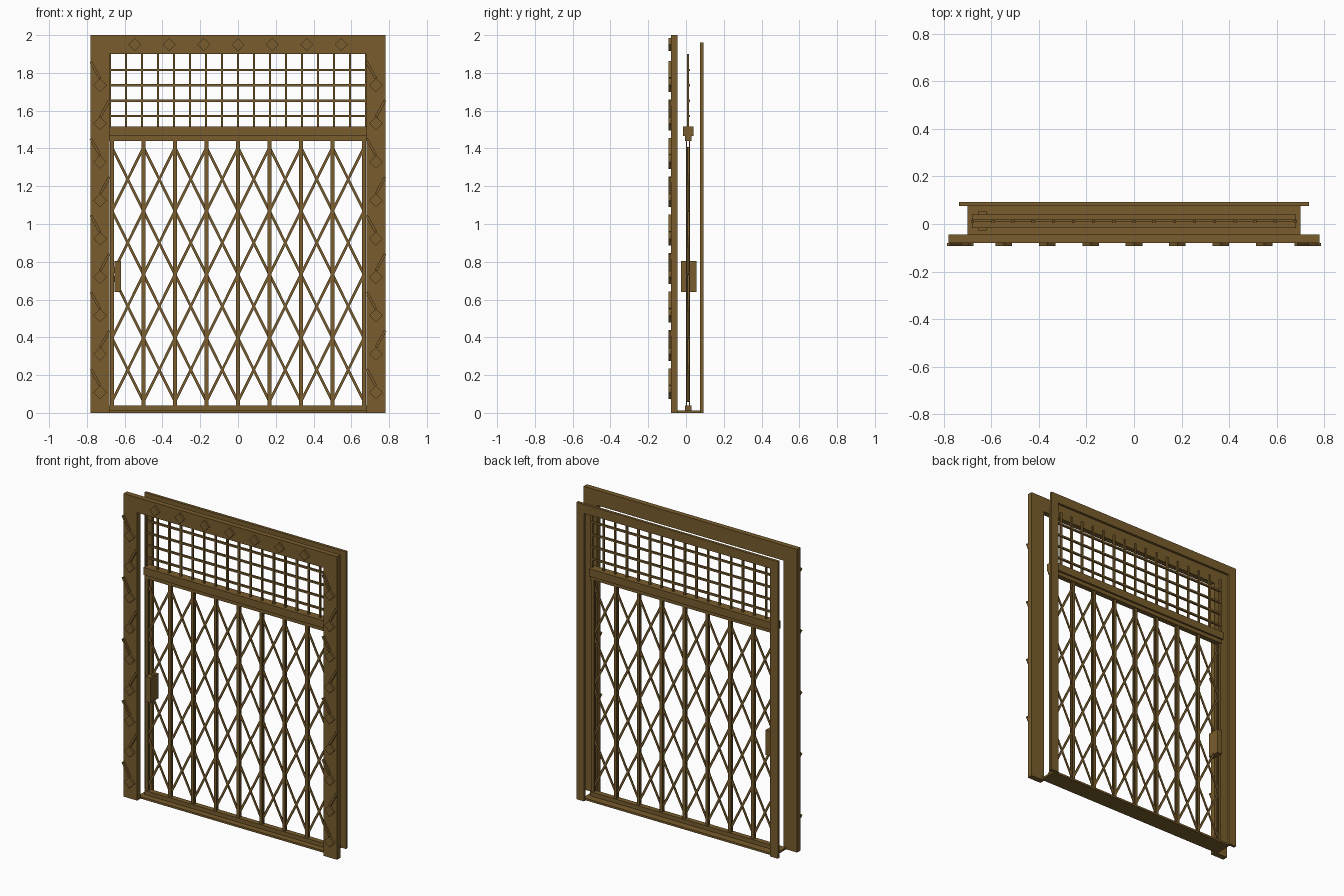
import bpy
import bmesh
import math
from mathutils import Matrix, Vector

default = bpy.data.objects.get("Cube")
if default:
    bpy.data.objects.remove(default, do_unlink=True)

bronze = bpy.data.materials.new("aged_bronze")
bronze.use_nodes = True
BRONZE = (0.19, 0.108, 0.026, 1)
bronze.diffuse_color = BRONZE
bronze.node_tree.nodes["Principled BSDF"].inputs["Base Color"].default_value = BRONZE


def box(bm, x, y, z):
    """Add a box spanning the given (min, max) ranges."""
    centre = Vector([(r[0] + r[1]) / 2 for r in (x, y, z)])
    size = [r[1] - r[0] for r in (x, y, z)]
    bmesh.ops.create_cube(bm, size=1, matrix=Matrix.LocRotScale(centre, None, size))


def bar(bm, x, z, length, width, y, angle):
    """Add a flat bar in the gate plane, turned about y."""
    matrix = (Matrix.Translation((x, (y[0] + y[1]) / 2, z))
              @ Matrix.Rotation(angle, 4, "Y")
              @ Matrix.Diagonal((width, y[1] - y[0], length, 1)))
    bmesh.ops.create_cube(bm, size=1, matrix=matrix)


def finish(bm, name):
    mesh = bpy.data.meshes.new(name)
    bm.to_mesh(mesh)
    bm.free()
    mesh.materials.append(bronze)
    obj = bpy.data.objects.new(name, mesh)
    bpy.context.collection.objects.link(obj)
    return obj


def portal(name, outer, inner, top, lintel, y):
    """Door surround: U-shaped profile, extruded in depth."""
    bm = bmesh.new()
    outline = [(-outer, 0), (-inner, 0), (-inner, lintel), (inner, lintel),
               (inner, 0), (outer, 0), (outer, top), (-outer, top)]
    face = bm.faces.new([bm.verts.new((px, y[0], pz)) for px, pz in outline])
    new = bmesh.ops.extrude_face_region(bm, geom=[face])["geom"]
    verts = [v for v in new if isinstance(v, bmesh.types.BMVert)]
    bmesh.ops.translate(bm, verts=verts, vec=(0, y[1] - y[0], 0))
    bmesh.ops.recalc_face_normals(bm, faces=bm.faces)
    finish(bm, name)


# Front and back surrounds, joined by the threshold
portal("front_frame", 0.78, 0.68, 2.0, 1.9, (-0.08, -0.045))
portal("back_frame", 0.735, 0.68, 1.96, 1.9, (0.075, 0.093))
bm = bmesh.new()
box(bm, (-0.7, 0.7), (-0.045, 0.075), (0, 0.013))
finish(bm, "threshold")

# Sliding tracks and transom
for name, y, z in (("bottom_track", (-0.006, 0.028), (0.013, 0.04)),
                   ("top_track", (-0.006, 0.028), (1.44, 1.465)),
                   ("transom", (-0.016, 0.04), (1.465, 1.515))):
    bm = bmesh.new()
    box(bm, (-0.68, 0.68), y, z)
    finish(bm, name)

# Gate posts: paired strips that sandwich the lattice
PANELS = 8
PITCH = 1.334 / PANELS
bm = bmesh.new()
for i in range(PANELS + 1):
    x = (i - PANELS / 2) * PITCH
    for y in ((0, 0.006), (0.016, 0.022)):
        box(bm, (x - 0.01, x + 0.01), y, (0.04, 1.44))
finish(bm, "gate_posts")

# Folding lattice: stacked crosses between posts
ROWS = 4
LOW, HIGH = 0.06, 1.405
STEP = (HIGH - LOW) / ROWS
length = math.hypot(PITCH, STEP)
tilt = math.atan2(PITCH, STEP)
bm = bmesh.new()
for i in range(PANELS):
    x = (i + 0.5 - PANELS / 2) * PITCH
    for j in range(ROWS):
        z = LOW + (j + 0.5) * STEP
        bar(bm, x, z, length, 0.014, (0.006, 0.011), tilt)
        bar(bm, x, z, length, 0.014, (0.011, 0.016), -tilt)
finish(bm, "folding_lattice")

# Lock case on the closing post
bm = bmesh.new()
box(bm, (-0.655, -0.62), (-0.027, 0.055), (0.64, 0.805))
finish(bm, "lock_case")

# Overhead grille
bm = bmesh.new()
for i in range(-8, 9):
    x = i * 0.0847
    box(bm, (x - 0.006, x + 0.006), (0.005, 0.017), (1.515, 1.9))
finish(bm, "grille_uprights")
bm = bmesh.new()
for i in range(4):
    z = 1.572 + i * 0.081
    box(bm, (-0.68, 0.68), (0.008, 0.02), (z - 0.006, z + 0.006))
finish(bm, "grille_crossbars")

# Raised diamonds and leaf bars on the front surround
RELIEF = (-0.093, -0.08)
bm = bmesh.new()
for i in range(-3, 4):
    bar(bm, i * 0.182, 1.95, 0.049, 0.049, RELIEF, math.pi / 4)
finish(bm, "lintel_diamonds")

for side, name in ((-1, "right_jamb"), (1, "left_jamb")):
    diamonds, leaves = bmesh.new(), bmesh.new()
    for i in range(9):
        x, z = side * 0.73, 1.735 - i * 0.2033
        lean = -1 if i % 2 == 0 else 1
        bar(diamonds, x, z, 0.051, 0.051, RELIEF, math.pi / 4)
        bar(leaves, x + lean * 0.025, z + 0.08, 0.1, 0.014, RELIEF, lean * 0.5)
    finish(diamonds, name + "_diamonds")
    finish(leaves, name + "_leaves")
